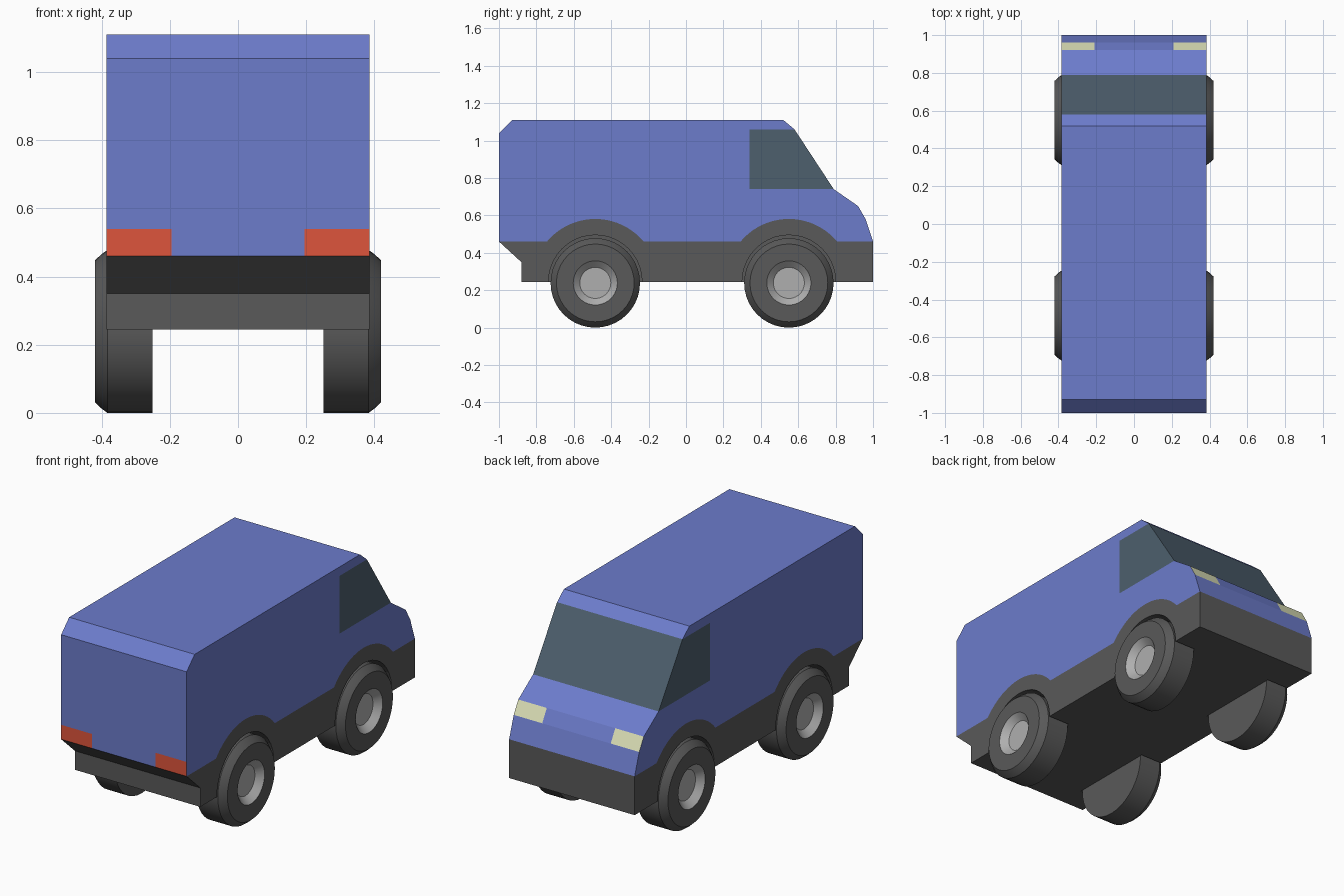
import bpy, bmesh
from math import sin, cos, pi, sqrt, asin

if "Cube" in bpy.data.objects:
    bpy.data.objects.remove(bpy.data.objects["Cube"])

W, WELL, BOT, BELT = 0.385, 0.25, 0.245, 0.46   # half width, wheel well inner x, floor z, belt z
AXLES = (-0.485, 0.55)
COLORS = {
    "blue": (0.15, 0.20, 0.60, 1), "dark": (0.10, 0.10, 0.10, 1), "glass": (0.075, 0.115, 0.155, 1),
    "red": (0.73, 0.09, 0.045, 1), "cream": (0.72, 0.75, 0.48, 1), "metal": (0.43, 0.43, 0.43, 1),
}
MATS = {}
for name, c in COLORS.items():
    MATS[name] = bpy.data.materials.new(name)
    MATS[name].diffuse_color = c


def make(name, faces, mat):
    bm = bmesh.new()
    for f in faces:
        bm.faces.new([bm.verts.new(p) for p in f])
    bmesh.ops.remove_doubles(bm, verts=bm.verts, dist=1e-5)
    me = bpy.data.meshes.new(name)
    bm.to_mesh(me)
    bm.free()
    me.materials.append(MATS[mat])
    ob = bpy.data.objects.new(name, me)
    bpy.context.collection.objects.link(ob)
    return ob


def sides(profile, x=W):
    """Mirrored pair of flat panels from a counter-clockwise (y, z) outline."""
    return [[(x, y, z) for y, z in profile], [(-x, y, z) for y, z in reversed(profile)]]


def strip(path, x0=-W, x1=W):
    """Panels spanning x0..x1 along a (y, z) path."""
    return [[(x0, *a), (x0, *b), (x1, *b), (x1, *a)] for a, b in zip(path, path[1:])]


def both(path, x0, x1):
    return strip(path, x0, x1) + strip(path, -x1, -x0)


def arc(cy, r, a0, n=20):
    """Arc over an axle from the -y side to the +y side, starting a0 above the floor."""
    angs = [pi - a0 - (pi - 2 * a0) * i / n for i in range(n + 1)]
    return [(cy + r * cos(a), BOT + r * sin(a)) for a in angs]


FENDER = 0.336
fenders = [arc(c, FENDER, asin((BELT - BOT) / FENDER)) for c in AXLES]
wells = [arc(c, 0.25, 0) for c in AXLES]
belt = [(-1, BELT)] + fenders[0] + fenders[1] + [(1, BELT)]

# Blue upper body: nose, roof and tail
nose = [(1, BELT), (0.96, 0.58)]
hood = [(0.92, 0.65), (0.79, 0.74)]
roof = [(0.58, 1.06), (0.52, 1.11), (-0.93, 1.11), (-1, 1.04)]
tail_top, tail_low = (-1, 0.54), (-1, BELT)
lamp = [nose[1], hood[0]]
window = [(0.34, 0.74), hood[1], roof[0], (0.34, 1.06)]
upper = belt[:-1] + nose + hood + [window[0], window[3]] + roof
body = sides(upper) + strip(nose) + strip(hood) + strip(roof + [tail_top])
body += strip(lamp, -0.21, 0.21) + strip([tail_top, tail_low], -0.195, 0.195)
make("upper_body", body, "blue")

# Glass and lights
make("side_windows", sides(window), "glass")
make("windscreen", strip([hood[1], roof[0]]), "glass")
make("headlights", both(lamp, 0.21, W), "cream")
make("tail_lights", both([tail_top, tail_low], 0.195, W), "red")

# Dark lower body with fenders, wheel wells and floor
rear = [(-1, BELT), (-0.88, 0.35), (-0.88, BOT)]
front = [(1, BOT), (1, BELT)]
lower = sides(rear + wells[0] + wells[1] + front + belt[1:-1][::-1])
lower += strip(rear) + strip(front)
stops = [rear[-1], wells[0][0], wells[0][-1], wells[1][0], wells[1][-1], front[0]]
for i, seg in enumerate(zip(stops, stops[1:])):
    half = WELL if i % 2 else W
    lower += strip(list(seg), -half, half)
for w in wells:
    lower += both(w, WELL, W) + sides(w[::-1], WELL)
make("lower_body", lower, "dark")


# Wheels
def lathe(name, profile, mat, loc, flip, n=40):
    ring = [(2 * pi * i / n, 2 * pi * (i + 1) / n) for i in range(n)]
    pt = lambda p, a: (p[0], p[1] * cos(a), p[1] * sin(a))
    faces = []
    for p, q in zip(profile, profile[1:]):
        for a, b in ring:
            f = [pt(p, a), pt(p, b), pt(q, b), pt(q, a)]
            if p[1] == 0:
                f.pop(1)
            elif q[1] == 0:
                f.pop(3)
            faces.append(f)
    ob = make(name, faces, mat)
    ob.location = loc
    ob.rotation_euler.z = pi if flip else 0
    bpy.ops.object.select_all(action='DESELECT')
    ob.select_set(True)
    bpy.context.view_layer.objects.active = ob
    bpy.ops.object.shade_smooth_by_angle(angle=0.5)


tyre = [(0.251, 0), (0.251, 0.239), (0.383, 0.239), (0.402, 0.225), (0.42, 0.208), (0.42, 0.118)]
hub = [(0.42, 0.118), (0.385, 0.083), (0.385, 0)]
for y, end in zip(AXLES, ("rear", "front")):
    for flip, side in ((False, "right"), (True, "left")):
        lathe(f"{end}_{side}_tyre", tyre, "dark", (0, y, 0.239), flip)
        lathe(f"{end}_{side}_hub", hub, "metal", (0, y, 0.239), flip)

for m in bpy.data.materials:
    if m.users and not m.is_grease_pencil:
        m.use_nodes = True
        m.node_tree.nodes["Principled BSDF"].inputs["Base Color"].default_value = m.diffuse_color
